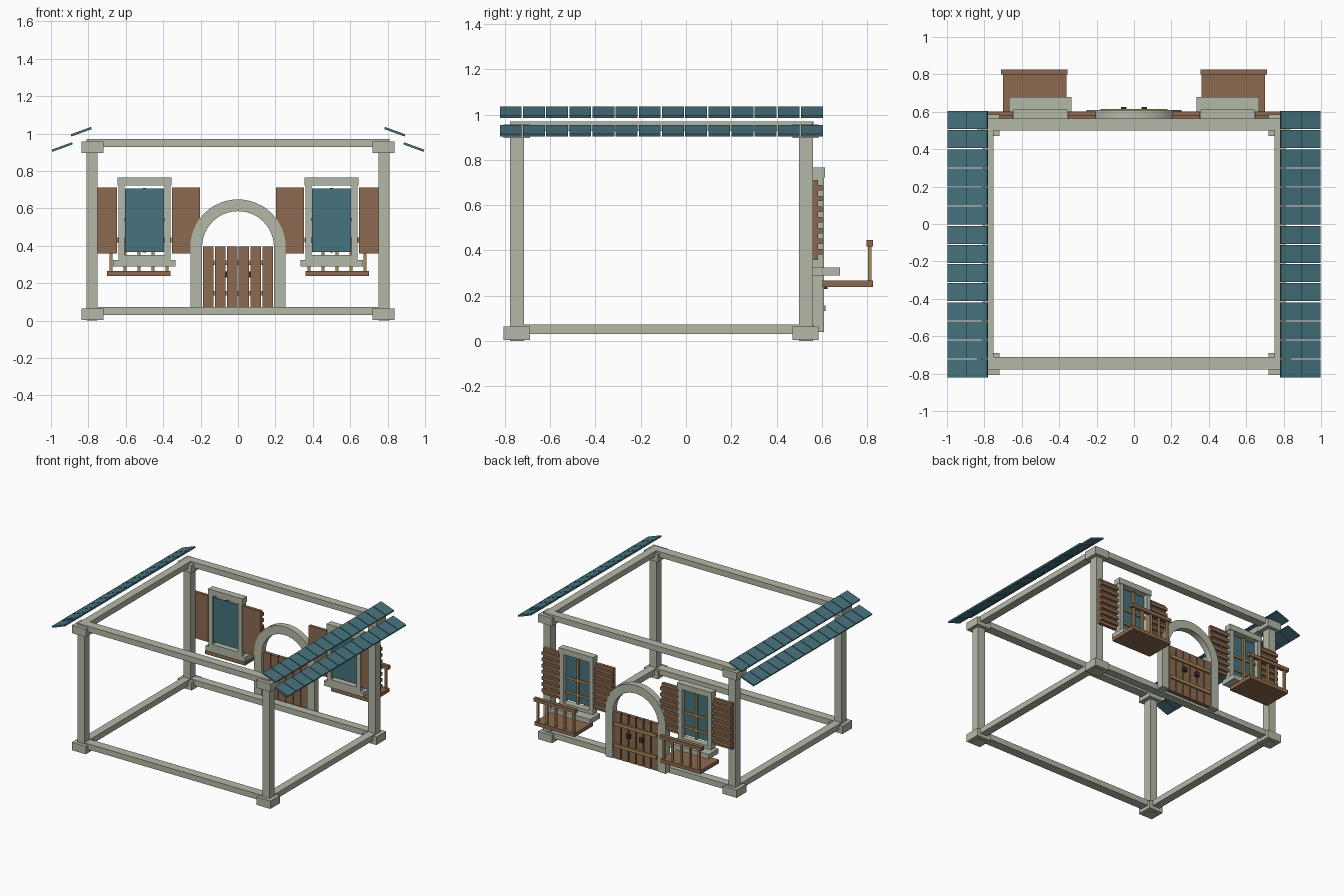
import bpy, bmesh, math
from mathutils import Matrix, Vector

if "Cube" in bpy.data.objects:
    bpy.data.objects.remove(bpy.data.objects["Cube"])


def mat(name, r, g, b):
    lin = lambda c: ((c / 255 + 0.055) / 1.055) ** 2.4
    m = bpy.data.materials.new(name)
    m.diffuse_color = (lin(r), lin(g), lin(b), 1)
    m.use_nodes = True
    m.node_tree.nodes["Principled BSDF"].inputs["Base Color"].default_value = m.diffuse_color
    return m


STONE = mat("pale_stone", 180, 184, 167)
TEAL = mat("teal", 70, 115, 126)
WOOD = mat("brown_wood", 140, 106, 80)
LIGHT = mat("light_wood", 170, 138, 88)
METAL = mat("dark_metal", 55, 48, 42)


def finish(name, bm, material):
    bmesh.ops.recalc_face_normals(bm, faces=bm.faces)
    me = bpy.data.meshes.new(name)
    bm.to_mesh(me)
    bm.free()
    me.materials.append(material)
    ob = bpy.data.objects.new(name, me)
    bpy.context.collection.objects.link(ob)
    return ob


def boxes(name, material, items):
    """Each item: x0, x1, y0, y1, z0, z1 and an optional tilt about y."""
    bm = bmesh.new()
    for x0, x1, y0, y1, z0, z1, *tilt in items:
        centre = Vector((x0 + x1, y0 + y1, z0 + z1)) / 2
        m = Matrix.Translation(centre)
        if tilt:
            m = m @ Matrix.Rotation(tilt[0], 4, 'Y')
        m = m @ Matrix.Diagonal((abs(x1 - x0), y1 - y0, z1 - z0, 1))
        bmesh.ops.create_cube(bm, size=1, matrix=m)
    return finish(name, bm, material)


# Timber-like stone frame: posts, corner blocks and beams
FRONT, BACK = (-0.778, -0.716), (0.498, 0.56)
posts, blocks, beams = [], [], []
for s in (-1, 1):
    for y0, y1 in (FRONT, BACK):
        posts.append((s * 0.75, s * 0.81, y0, y1, 0, 0.95))
        for z in (0.004, 0.897):
            blocks.append((s * 0.72, s * 0.838, y0 - 0.028, y1 + 0.026, z, z + 0.06))
    for z in (0.03, 0.927):
        beams.append((s * 0.75, s * 0.81, FRONT[0], BACK[1], z, z + 0.043))
for y0, y1 in ((-0.778, -0.71), (0.5, 0.563)):
    for z in (0.03, 0.927):
        beams.append((-0.785, 0.785, y0, y1, z, z + 0.043))
boxes("posts", STONE, posts)
boxes("corner_blocks", STONE, blocks)
boxes("beams", STONE, beams)

# Two rows of roof tiles on each side
tiles = []
PITCH = 1.432 / 14
for s in (-1, 1):
    for cx, cz in ((0.838, 1.010), (0.940, 0.928)):
        for i in range(14):
            y = -0.825 + i * PITCH
            tiles.append((s * cx - 0.058, s * cx + 0.058, y + 0.003, y + PITCH - 0.003,
                          cz - 0.006, cz + 0.006, s * math.radians(20)))
boxes("roof_tiles", TEAL, tiles)

# Stone door arch: one outline extruded through the wall
bm = bmesh.new()
outer, inner = [], []
N = 24
for ring, r in ((outer, 0.255), (inner, 0.192)):
    ring.append((r, 0.04))
    for i in range(N + 1):
        a = math.pi * i / N
        ring.append((r * math.cos(a), 0.393 + r * math.sin(a)))
    ring.append((-r, 0.04))
vo = [bm.verts.new((x, 0.56, z)) for x, z in outer]
vi = [bm.verts.new((x, 0.56, z)) for x, z in inner]
for i in range(len(vo) - 1):
    bm.faces.new((vo[i], vo[i + 1], vi[i + 1], vi[i]))
ext = bmesh.ops.extrude_face_region(bm, geom=bm.faces[:])
bmesh.ops.translate(bm, vec=(0, 0.049, 0),
                    verts=[g for g in ext["geom"] if isinstance(g, bmesh.types.BMVert)])
arch = finish("door_arch", bm, STONE)
bpy.context.view_layer.objects.active = arch
arch.select_set(True)
bpy.ops.object.shade_smooth_by_angle(angle=math.radians(30))

# Plank door with battens and handles
boxes("door_planks", WOOD, [(-0.186 + i * 0.0632, -0.130 + i * 0.0632, 0.575, 0.603, 0.04, 0.396)
                            for i in range(6)])
boxes("door_battens", LIGHT, [(-0.18, 0.18, 0.603, 0.616, z - 0.012, z + 0.012)
                              for z in (0.145, 0.31)])
boxes("door_handles", METAL, [(s * 0.04, s * 0.07, 0.603, 0.625, 0.23, 0.262) for s in (-1, 1)])

# Windows, shutters and balconies, mirrored left and right
for s, side in ((-1, "left"), (1, "right")):
    c = s * 0.5
    boxes(side + "_window_frame", STONE, [
        (c - 0.145, c + 0.145, 0.56, 0.613, 0.722, 0.765),
        (c - 0.14, c - 0.107, 0.56, 0.609, 0.32, 0.725),
        (c + 0.107, c + 0.14, 0.56, 0.609, 0.32, 0.725),
        (c - 0.14, c + 0.14, 0.56, 0.609, 0.32, 0.35),
        (c - 0.167, c + 0.167, 0.56, 0.68, 0.288, 0.325)])
    boxes(side + "_window_glass", TEAL, [(c - 0.104, c + 0.104, 0.57, 0.582, 0.368, 0.706)])
    boxes(side + "_window_bars", LIGHT, [
        (c - 0.009, c + 0.009, 0.582, 0.594, 0.364, 0.71),
        (c - 0.107, c + 0.107, 0.582, 0.592, 0.532, 0.549),
        (c - 0.107, c + 0.107, 0.582, 0.592, 0.423, 0.439)])
    shutters = []
    for t in (-1, 1):
        a, b = c + t * 0.147, c + t * 0.297
        shutters.append((a, b, 0.561, 0.584, 0.358, 0.711))
        for i in range(7):
            z = 0.393 + i * 0.0472
            shutters.append((a, b, 0.584, 0.602, z - 0.012, z + 0.012))
    boxes(side + "_shutters", WOOD, shutters)

    # balcony floor, rail and balusters
    boxes(side + "_balcony", WOOD, [
        (s * 0.362, s * 0.70, 0.602, 0.825, 0.238, 0.266),
        (s * 0.355, s * 0.71, 0.798, 0.825, 0.418, 0.445)])
    boxes(side + "_balusters", LIGHT, [
        (s * x - 0.008, s * x + 0.008, 0.803, 0.819, 0.266, 0.418)
        for x in (0.38, 0.455, 0.53, 0.605, 0.68)])
